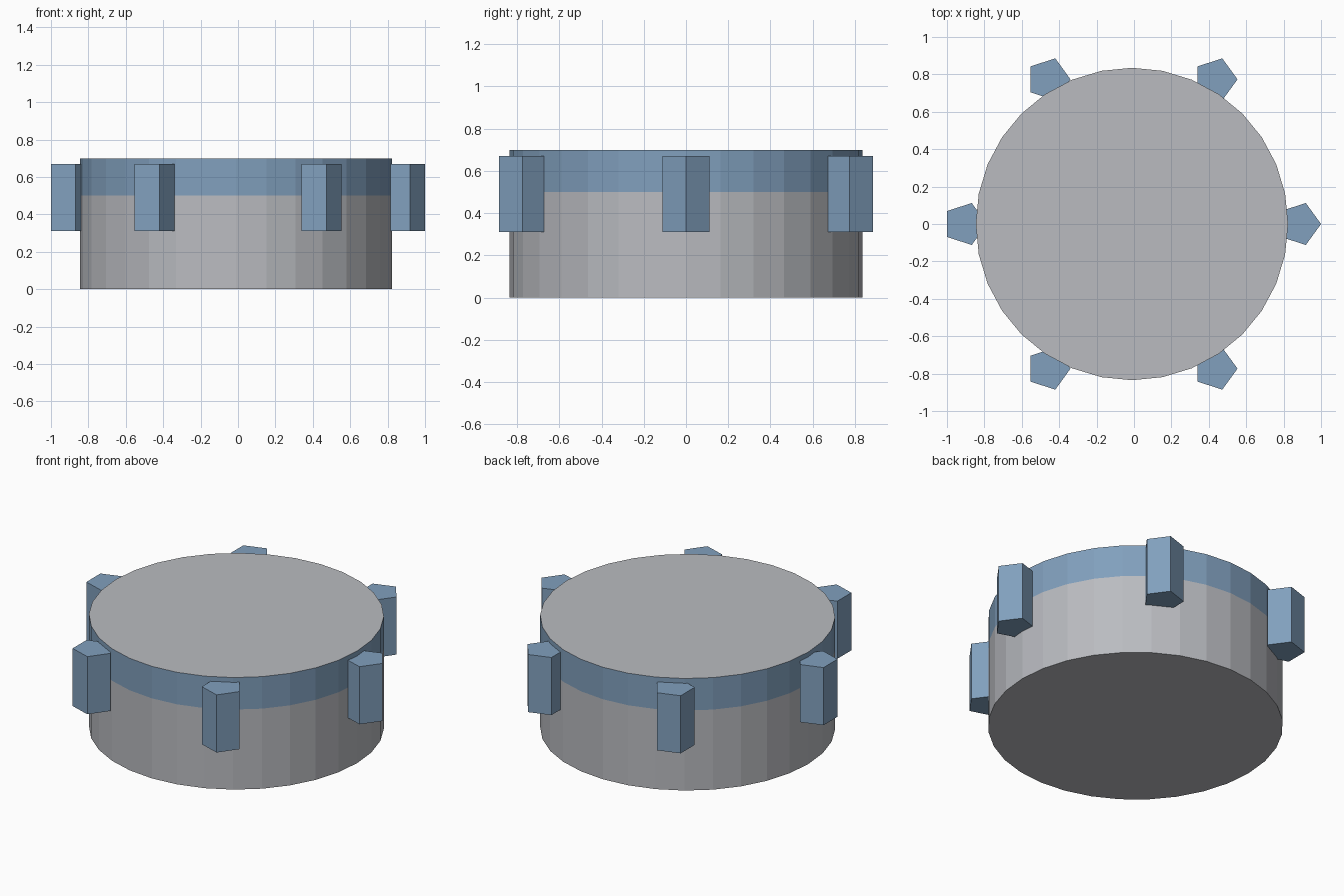
import bpy
from math import radians, cos, sin

if "Cube" in bpy.data.objects:
    bpy.data.objects.remove(bpy.data.objects["Cube"])

CX = -0.011  # shared axis: teeth are not mirror-symmetric in x


def material(name, rgb):
    mat = bpy.data.materials.new(name)
    mat.diffuse_color = (*rgb, 1)
    mat.use_nodes = True
    mat.node_tree.nodes["Principled BSDF"].inputs["Base Color"].default_value = mat.diffuse_color
    return mat


grey = material("grey", (0.49, 0.50, 0.53))
blue = material("blue", (0.22, 0.35, 0.51))


def prism(name, sides, radius, centre, levels, wall_mats, mats):
    """Stacked prism with a ring of vertices at each level and capped ends."""
    verts = [(radius * cos(radians(360 * i / sides)),
              radius * sin(radians(360 * i / sides)), z)
             for z in levels for i in range(sides)]
    faces, slots = [], []
    for k, slot in enumerate(wall_mats):
        a, b = k * sides, (k + 1) * sides
        for i in range(sides):
            j = (i + 1) % sides
            faces.append((a + i, a + j, b + j, b + i))
            slots.append(slot)
    top = len(wall_mats) * sides
    faces += [tuple(reversed(range(sides))), tuple(range(top, top + sides))]
    slots += [0, 0]

    mesh = bpy.data.meshes.new(name)
    mesh.from_pydata(verts, [], faces)
    for mat in mats:
        mesh.materials.append(mat)
    for poly, slot in zip(mesh.polygons, slots):
        poly.material_index = slot
    mesh.update()
    obj = bpy.data.objects.new(name, mesh)
    obj.location = (*centre, 0)
    bpy.context.collection.objects.link(obj)
    return obj


# Round drum: grey with a blue band around the top of the wall
prism("drum", 32, 0.835, (CX, 0), (0, 0.5, 0.7), (0, 1), (grey, blue))

# Six pentagonal grip lugs, all with the same orientation
for n in range(6):
    a = radians(60 * n)
    prism(f"grip_lug_{n + 1}", 5, 0.118,
          (CX + 0.893 * cos(a), 0.893 * sin(a)), (0.31, 0.67), (0,), (blue,))
